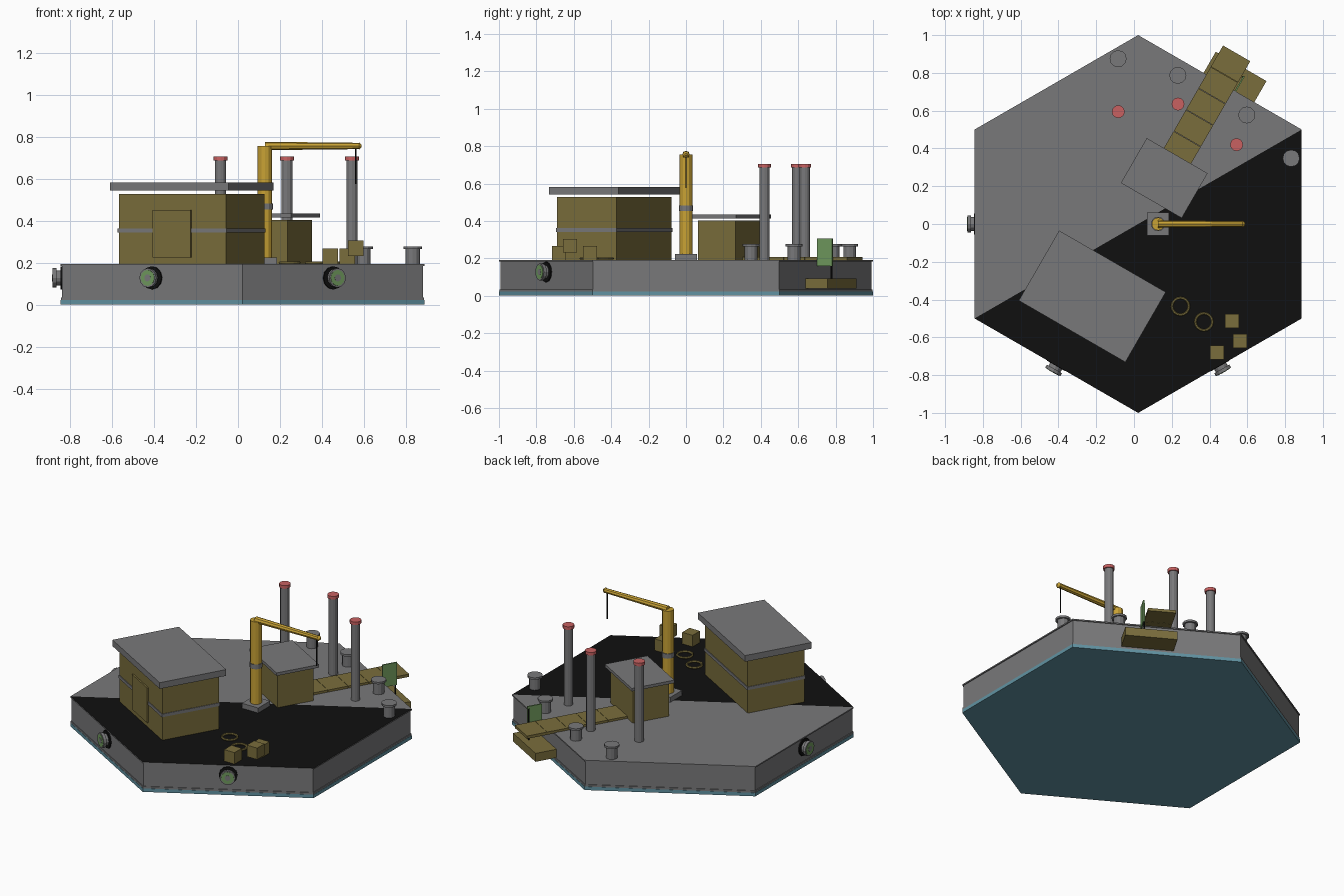
import bpy, bmesh, math
from mathutils import Matrix, Vector

if "Cube" in bpy.data.objects:
    bpy.data.objects.remove(bpy.data.objects["Cube"])

def mat(name, *rgb):
    m = bpy.data.materials.new(name)
    m.diffuse_color = (*rgb, 1)
    m.use_nodes = True
    m.node_tree.nodes["Principled BSDF"].inputs["Base Color"].default_value = m.diffuse_color
    return m

GRAY = mat("concrete_gray", .19, .19, .195)
OLIVE = mat("wood_olive", .195, .155, .045)
BLACK = mat("tar_black", .005, .005, .005)
YELLOW = mat("crane_yellow", .58, .36, .035)
RED = mat("lamp_red", .58, .12, .12)
GREEN = mat("marker_green", .16, .32, .11)
TEAL = mat("water_teal", .12, .29, .36)

CX, DECK = 0.022, 0.192
I = Matrix.Identity(4)

def frame(x, y, deg):
    return Matrix.Translation((x, y, 0)) @ Matrix.Rotation(math.radians(deg), 4, 'Z')

def finish(name, bm, *mats):
    bmesh.ops.recalc_face_normals(bm, faces=bm.faces)
    me = bpy.data.meshes.new(name)
    bm.to_mesh(me)
    bm.free()
    for m in mats:
        me.materials.append(m)
    ob = bpy.data.objects.new(name, me)
    bpy.context.collection.objects.link(ob)
    return ob

def box(name, m, x0, x1, y0, y1, z0, z1, f=I):
    bm = bmesh.new()
    loc = f @ Matrix.Translation(((x0 + x1) / 2, (y0 + y1) / 2, (z0 + z1) / 2))
    bmesh.ops.create_cube(bm, size=1, matrix=loc @ Matrix.Diagonal((x1 - x0, y1 - y0, z1 - z0, 1)))
    return finish(name, bm, m)

def rod(name, m, a, b, r1, r2=None, n=12, f=I):
    a, b = Vector(a), Vector(b)
    rot = (b - a).to_track_quat('Z', 'Y').to_matrix().to_4x4()
    bm = bmesh.new()
    bmesh.ops.create_cone(bm, cap_ends=True, segments=n, radius1=r1, radius2=r1 if r2 is None else r2,
                          depth=(b - a).length, matrix=f @ Matrix.Translation((a + b) / 2) @ rot)
    return finish(name, bm, m)

def hexagon(name, m, r, z0, z1, split=False):
    bm = bmesh.new()
    lo, hi = [[bm.verts.new((CX + r * math.cos(math.radians(90 + 60 * k)),
                             r * math.sin(math.radians(90 + 60 * k)), z)) for k in range(6)] for z in (z0, z1)]
    bm.faces.new(lo)
    for k in range(6):
        bm.faces.new((lo[k], lo[k - 1], hi[k - 1], hi[k]))
    if split:                       # front half of the deck is tarred
        bm.faces.new((hi[5], hi[0], hi[1], hi[2]))
        bm.faces.new(hi[2:6]).material_index = 1
        return finish(name, bm, m, BLACK)
    bm.faces.new(hi)
    return finish(name, bm, m)

def ring(name, m, x, y, z, R, r, n=16, k=6):
    bm = bmesh.new()
    rows = []
    for i in range(n):
        a = math.tau * i / n
        rows.append([bm.verts.new((x + (R + r * math.cos(math.tau * j / k)) * math.cos(a),
                                   y + (R + r * math.cos(math.tau * j / k)) * math.sin(a),
                                   z + r * math.sin(math.tau * j / k))) for j in range(k)])
    for i in range(n):
        for j in range(k):
            bm.faces.new((rows[i - 1][j - 1], rows[i][j - 1], rows[i][j], rows[i - 1][j]))
    return finish(name, bm, m)

# Hexagonal quay
hexagon("water_base", TEAL, 1.0, 0, .022)
hexagon("quay_foot", GRAY, .998, .022, .034)
hexagon("quay_wall", GRAY, .993, .034, .184)
hexagon("quay_deck", GRAY, 1.0, .184, DECK, split=True)

# Sheds
def shed(name, f, w, d, top, rw, rd, r0, r1):
    box(name + "_walls", OLIVE, -w / 2, w / 2, -d / 2, d / 2, DECK, top, f)
    box(name + "_roof", GRAY, -rw / 2, rw / 2, -rd / 2, rd / 2, r0, r1, f)

big = frame(-.221, -.383, -30)
shed("warehouse", big, .59, .365, .527, .652, .428, .542, .582)
box("warehouse_band", GRAY, -.299, .299, -.187, .187, .342, .362, big)
box("warehouse_door", OLIVE, -.105, .105, -.192, -.18, .225, .45, big)
shed("harbor_office", frame(.16, .243, -30), .31, .232, .402, .372, .274, .414, .433)

# Boardwalk, landing step and sign, in a frame pointing outward at 60 degrees
pier = frame(CX, 0, 60)
for i in range(5):
    u = .39 + i * .131
    box(f"boardwalk_plank_{i}", OLIVE, u, u + .129, -.083, .083, DECK - .004, .206, pier)
box("landing_step", OLIVE, .855, .995, -.21, .10, .038, .092, pier)
rod("sign_post", BLACK, (.95, -.09, .09), (.95, -.09, .29), .005, n=8, f=pier)
box("sign_plate", GREEN, .866, .959, -.098, -.09, .16, .305, pier)

# Crane
box("crane_base", GRAY, .07, .186, -.06, .06, DECK, .224)
rod("crane_column", YELLOW, (.128, 0, .22), (.128, 0, .755), .034)
rod("crane_collar", GRAY, (.128, 0, .452), (.128, 0, .482), .038)
rod("crane_boom", YELLOW, (.128, 0, .755), (.575, 0, .755), .02, .015, n=8)
rod("crane_boom_tip", YELLOW, (.575, 0, .755), (.588, 0, .755), .018, .006, n=8)
rod("crane_cable", BLACK, (.56, 0, .575), (.56, 0, .75), .004, n=6)

# Lamp posts
for i, (x, y) in enumerate([(-.083, .595), (.233, .635), (.543, .42)]):
    rod(f"lamp_post_{i}", GRAY, (x, y, DECK), (x, y, .687), .027)
    rod(f"lamp_cap_{i}", RED, (x, y, .685), (x, y, .705), .034)

# Bollards
for i, (x, y) in enumerate([(-.084, .875), (.232, .787), (.597, .577), (.832, .348)]):
    rod(f"bollard_{i}", GRAY, (x, y, DECK), (x, y, .266), .034)
    rod(f"bollard_cap_{i}", GRAY, (x, y, .264), (x, y, .277), .045)

# Rope coils and crates
for i, (x, y) in enumerate([(.246, -.436), (.37, -.518)]):
    ring(f"rope_coil_{i}", OLIVE, x, y, .199, .045, .007)
for i, (x, y, z) in enumerate([(.52, -.513, DECK), (.56, -.62, .23), (.44, -.68, DECK)]):
    box(f"crate_{i}", OLIVE, x - .037, x + .037, y - .037, y + .037, z, z + .074)

# Outlet pipes on three walls
for i, deg in enumerate([180, 240, 300]):
    f = frame(CX, 0, deg)
    for part, m, a, b, r in [("flange", BLACK, .855, .868, .055), ("pipe", GRAY, .86, .893, .036),
                             ("rim", GRAY, .886, .904, .046), ("ring", GREEN, .90, .906, .038),
                             ("core", GRAY, .90, .907, .017)]:
        rod(f"outlet_{part}_{i}", m, (a, 0, .127), (b, 0, .127), r, f=f)
